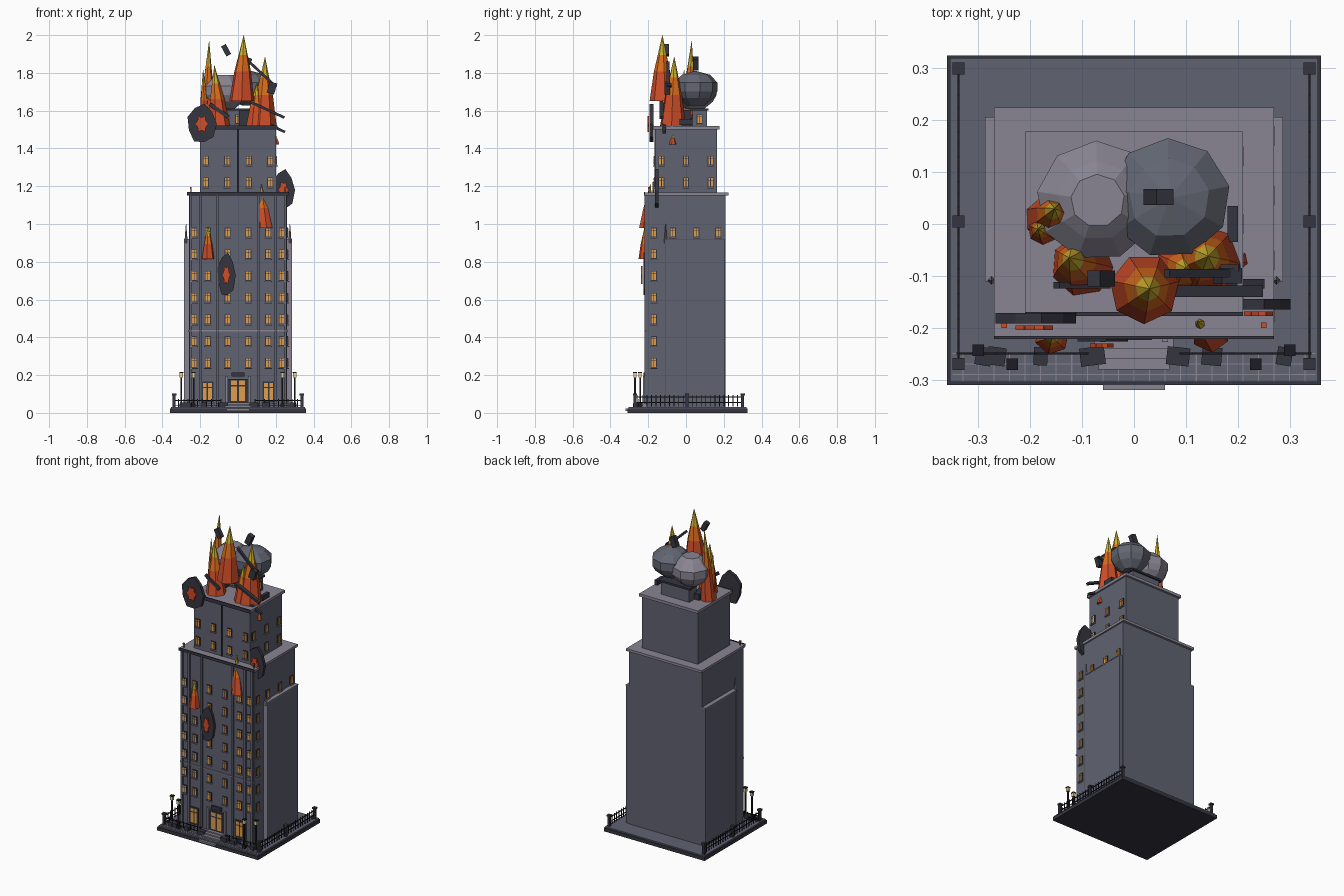
import bpy, bmesh, math, random
from mathutils import Matrix, Vector, Euler

default_cube = bpy.data.objects.get("Cube")
if default_cube:
    bpy.data.objects.remove(default_cube, do_unlink=True)
random.seed(4)


def make_material(name, red, green, blue):
    mat = bpy.data.materials.new(name)
    mat.use_nodes = True
    color = (red, green, blue, 1)
    mat.diffuse_color = color
    mat.node_tree.nodes["Principled BSDF"].inputs["Base Color"].default_value = color
    return mat


wall = make_material("slate wall", .115, .122, .165)
trim = make_material("pale stone", .25, .235, .29)
dark = make_material("charcoal", .035, .035, .05)
smoke = make_material("smoke grey", .125, .135, .17)
iron = make_material("black iron", .012, .012, .017)
amber = make_material("lit window", .75, .34, .07)
cream = make_material("lamp glow", .85, .7, .33)
red = make_material("fire red", .62, .075, .022)
orange = make_material("fire orange", .7, .15, .012)
yellow = make_material("fire yellow", .65, .45, .03)


def finish(bm, name, *mats):
    bmesh.ops.recalc_face_normals(bm, faces=bm.faces)
    mesh = bpy.data.meshes.new(name)
    bm.to_mesh(mesh)
    bm.free()
    obj = bpy.data.objects.new(name, mesh)
    bpy.context.scene.collection.objects.link(obj)
    for mat in mats:
        mesh.materials.append(mat)
    return obj


def boxes(name, mat, items):
    """Each item is centre, size and an optional rotation."""
    bm = bmesh.new()
    for centre, size, *turn in items:
        spin = Euler(turn[0]).to_matrix().to_4x4() if turn else Matrix()
        place = Matrix.Translation(centre) @ spin @ Matrix.Diagonal((*size, 1))
        bmesh.ops.create_cube(bm, size=1, matrix=place)
    return finish(bm, name, mat)


def block(name, mat, low, high):
    low, high = Vector(low), Vector(high)
    return boxes(name, mat, [((low + high) / 2, high - low)])


def rings(bm, levels, sides, turn=0):
    """Stack of rings, each level is x, y, z, x radius, y radius."""
    loops = []
    for x, y, z, rx, ry in levels:
        angles = [math.tau * i / sides + turn for i in range(sides)]
        loops.append([bm.verts.new((x + rx * math.cos(a), y + ry * math.sin(a), z)) for a in angles])
    for tier, (a, b) in enumerate(zip(loops, loops[1:])):
        for i in range(sides):
            j = (i + 1) % sides
            bm.faces.new((a[i], a[j], b[j], b[i])).material_index = tier
    bm.faces.new(loops[0][::-1])
    bm.faces.new(loops[-1]).material_index = len(loops) - 2


# Ground slab, entrance steps and paving joints
block("ground_edge", dark, (-.36, -.31, 0), (.36, .325, .022))
block("ground_slab", wall, (-.355, -.305, .022), (.355, .32, .03))
for i in range(5):
    half = .06 + .004 * i
    block("entrance_step", trim, (-half, -.32 + .02 * i, .01), (half, -.21, .022 + .008 * i))
joints = [((0, -.25 - .02 * i, .031), (.7, .002, .002)) for i in range(3)]
joints += [((.03 * i, -.276, .031), (.002, .055, .002)) for i in range(-11, 12)]
boxes("paving_joints", trim, joints)

# Main block and upper tower with their cornices
block("main_block", wall, (-.26, -.21, .03), (.26, .21, 1.15))
block("main_cornice", trim, (-.27, -.218, 1.15), (.27, .225, 1.166))
block("main_cornice_front", dark, (-.27, -.222, 1.152), (.27, -.216, 1.17))
block("tower", wall, (-.2, -.165, 1.166), (.2, .165, 1.5))
block("tower_cornice", trim, (-.21, -.172, 1.5), (.21, .178, 1.518))
block("tower_cornice_front", dark, (-.21, -.177, 1.5), (.21, -.17, 1.522))
block("tower_seam", iron, (-.005, -.168, 1.166), (.005, -.164, 1.5))
boxes("front_pilasters", wall, [((x, -.213, .6), (.014, .012, 1.1)) for x in (-.25, -.2, -.11, .11, .2, .25)])
boxes("string_band", trim, [((0, -.212, .435), (.53, .006, .006))])

# Side wings with a small finial at their front corner
for side in (-1, 1):
    boxes("side_wing", wall, [((side * .27, .048, .475), (.03, .316, .89))])
    boxes("wing_frame", trim, [((side * .272, -.108, .475), (.03, .006, .89)),
                               ((side * .272, .048, .918), (.03, .316, .006))])
    bm = bmesh.new()
    rings(bm, [(side * .275, -.108, .9, .009, .009), (side * .275, -.108, 1, .001, .001)], 4)
    finish(bm, "wing_finial", trim)

# Windows: dark frame, lit panes and a sill
frames, panes, sills = [], [], []


def window(x, y, z, sideways=False, half_w=.016, half_h=.026):
    def put(group, across, up, out, width, height, depth):
        if sideways:
            group.append(((x + out, y + across, z + up), (depth, width, height)))
        else:
            group.append(((x + across, y - out, z + up), (width, depth, height)))
    put(frames, 0, 0, 0, half_w * 2, half_h * 2, .008)
    for a in (-1, 1):
        put(panes, a * half_w * .42, -.2 * half_h, .003, half_w * .62, half_h * 1.2, .006)
        put(panes, a * half_w * .42, .68 * half_h, .003, half_w * .62, half_h * .36, .006)
    put(sills, 0, -half_h - .003, .003, half_w * 2.4, .005, .014)


floors = [.265 + .115 * i for i in range(7)]
for z in floors:
    for x in (.055, .16, .232):
        window(x, -.211, z)
        window(-x, -.211, z)
    window(.261, -.17, z, True)
for y in (-.07, .055, .17):
    window(.261, y, floors[-1], True)
for z in (1.22, 1.335):
    for x in (-.17, -.058, .058, .17):
        window(x, -.166, z)
    for y in (-.13, 0, .13):
        window(.201, y, z, True)

# Ground floor doors and the plate over the entrance
for x in (-.162, .162):
    window(x, -.212, .11, half_w=.032, half_h=.055)
window(0, -.215, .115, half_w=.052, half_h=.065)
boxes("door_plate", dark, [((0, -.218, .203), (.07, .012, .022))])
boxes("door_jambs", trim, [((s * .06, -.217, .12), (.012, .02, .15)) for s in (-1, 1)])

# Roof house
block("roof_house", wall, (-.1, .035, 1.518), (.1, .11, 1.6))
block("roof_house_cap", dark, (-.11, .025, 1.6), (.11, .12, 1.612))
boxes("roof_vent", dark, [((.04, 0, 1.56), (.07, .05, .085)), ((-.11, .02, 1.54), (.05, .08, .04))])
for x in (-.06, 0, .06):
    window(x, .034, 1.555)
window(.101, .072, 1.555, True)
boxes("window_frames", dark, frames)
boxes("window_panes", amber, panes)
boxes("window_sills", trim, sills)

# Roof beacons
for x in (-.25, .25):
    boxes("beacon_post", iron, [((x, -.195, 1.175), (.005, .005, .025))])
    boxes("beacon", red, [((x, -.195, 1.19), (.01, .01, .01))])

# Fence posts, rails and pickets
posts, rails = [], []
for x in (-.338, .338):
    for y in (-.27, .005, .3):
        posts += [((x, y, .06), (.016, .016, .07)), ((x, y, .098), (.023, .023, .01))]
    rails += [((x, .015, z), (.004, .57, .005)) for z in (.055, .083)]
    rails += [((x, -.255 + .024 * i, .064), (.004, .004, .06)) for i in range(24)]
rails += [((s * .215, -.25, z), (.25, .004, .004)) for s in (-1, 1) for z in (.04, .065)]
rails += [((s * (.09 + .025 * i), -.25, .05), (.004, .004, .045)) for s in (-1, 1) for i in range(11)]
boxes("fence_posts", dark, posts)
boxes("fence_rails", iron, rails)

# Street lamps
for x, y in ((-.3, -.243), (-.235, -.27), (.235, -.27), (.3, -.243)):
    boxes("lamp_post", iron, [((x, y, .11), (.008, .008, .16)), ((x, y, .04), (.022, .022, .02)),
                              ((x, y, .214), (.022, .022, .006))])
    boxes("lamp_glass", cream, [((x, y, .2), (.017, .017, .023))])

# Rubble along the pavement
boxes("rubble", dark, [((x, -.255, .04), (random.uniform(.025, .05), .035, .03), (0, 0, random.uniform(-.2, .2)))
                       for x in (-.29, -.265, -.18, -.08, .085, .15, .29)])

# Flames: three coloured tiers leaning from base to tip


def flame(x, y, base, tip, radius, lean_x=0, lean_y=0, sides=7):
    bm = bmesh.new()
    levels = []
    for t, scale in ((0, 1), (.45, .66), (.7, .36), (1, .01)):
        levels.append((x + lean_x * t, y + lean_y * t, base + (tip - base) * t, radius * scale, radius * scale))
    rings(bm, levels, sides, random.random())
    finish(bm, "flame", red, orange, yellow)


flame(.02, -.125, 1.65, 2, .068, .01)
flame(-.165, .01, 1.518, 1.97, .045, .012, .02)
flame(-.1, -.08, 1.518, 1.84, .06, -.025, .015)
flame(.135, -.07, 1.518, 1.885, .07, .008, .008)
flame(.09, -.085, 1.518, 1.75, .05, .01)
flame(-.175, -.01, 1.518, 1.82, .03, -.01)
flame(-.158, -.218, .815, .99, .034, 0, 0, 6)
flame(.147, -.21, .98, 1.215, .038, -.025, .022, 6)
flame(.2, -.07, 1.42, 1.47, .02, 0, 0, 6)

# Smoke puffs
for name, x, y, z, mat, cap in (("smoke_puff_low", -.07, .045, 1.7, trim, .052), ("smoke_puff_high", .068, .05, 1.72, smoke, .004)):
    bm = bmesh.new()
    rings(bm, [(x, y, z + h, r, r * .98) for h, r in ((-.092, .05), (-.052, .1), (-.018, .118), (.03, .118), (.07, .078), (.09, cap))], 9, .2)
    puff = finish(bm, name, mat)
    for face in puff.data.polygons:
        face.material_index = 0

# Blast marks: scorched plate with a jagged glowing core


def blast(x, y, z, rx, rz):
    for name, mat, scale, depth, front, jag in (("blast_plate", dark, 1, .02, 0, .1), ("blast_core", red, .45, .008, .012, .3)):
        bm = bmesh.new()
        sides = 9 if jag < .2 else 12
        loop = []
        for i in range(sides):
            a = math.tau * i / sides
            r = scale * (1 - jag * (i % 2))
            loop.append(bm.verts.new((x + rx * r * math.cos(a), y - front, z + rz * r * math.sin(a))))
        face = bm.faces.new(loop)
        extruded = bmesh.ops.extrude_face_region(bm, geom=[face])["geom"]
        bmesh.ops.translate(bm, vec=(0, depth, 0), verts=[v for v in extruded if isinstance(v, bmesh.types.BMVert)])
        finish(bm, name, mat)


blast(-.192, -.192, 1.53, .08, .108)
blast(-.062, -.226, .73, .05, .12)
blast(.24, -.165, 1.18, .062, .112)

# Flying beams and chunks
boxes("flying_beams", dark, [((.133, -.095, 1.79), (.19, .016, .014), (0, .75, 0)),
                             ((.155, -.13, 1.605), (.2, .022, .014), (0, .43, 0)),
                             ((.19, -.115, 1.515), (.13, .018, .014), (0, .45, 0)),
                             ((-.1, -.118, 1.6), (.12, .012, .02), (0, .6, 0)),
                             ((.17, -.085, 1.73), (.07, .014, .014), (0, -.3, 0)),
                             ((.19, 0, 1.54), (.02, .07, .03))])
boxes("flying_chunks", dark, [((-.063, -.105, 1.92), (.028, .03, .06), (0, -.5, 0)),
                              ((.047, .052, 1.85), (.035, .03, .065), (0, .4, 0)),
                              ((.18, -.1, 1.72), (.04, .03, .06), (0, .3, 0))])
